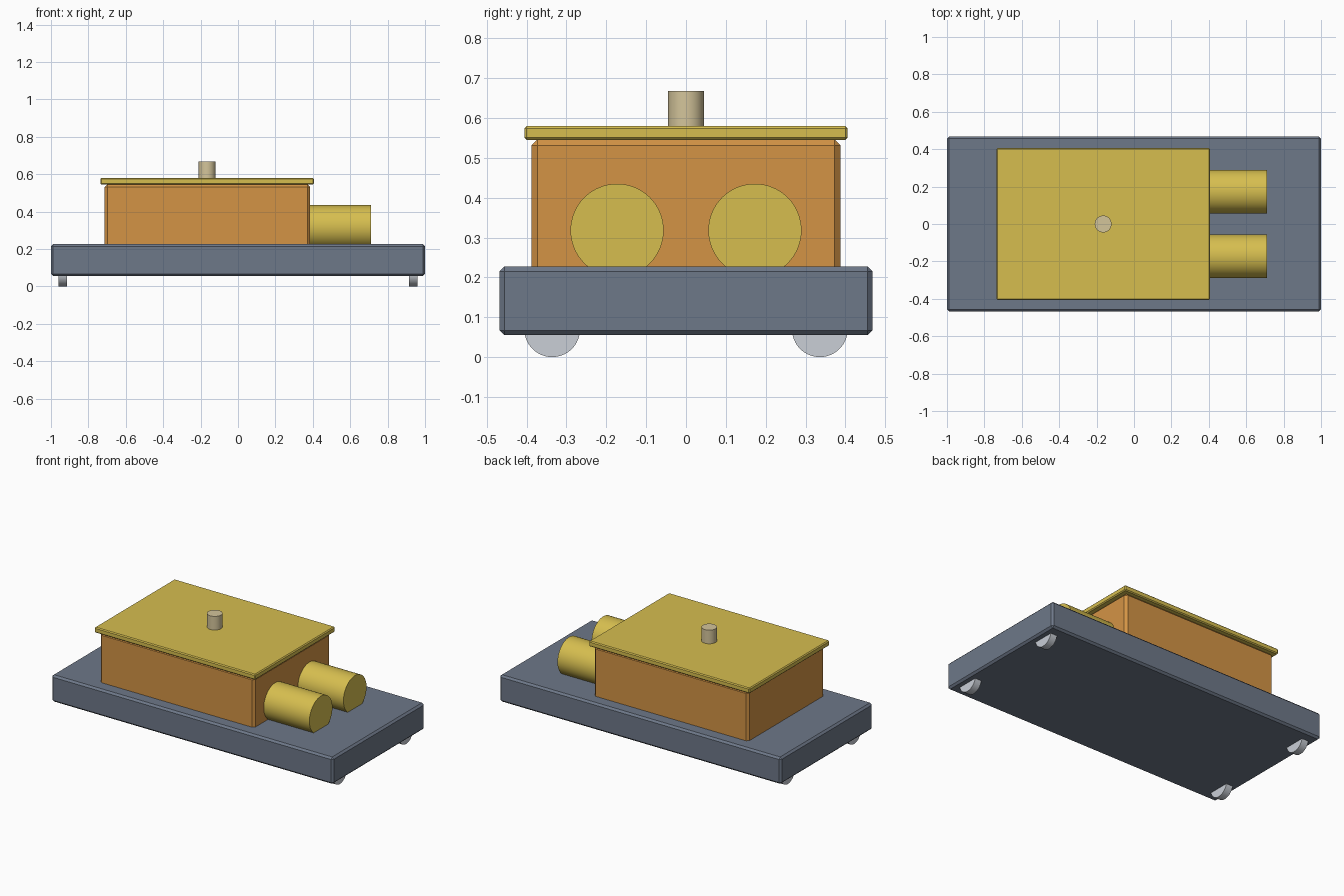
import bpy
import math

cube = bpy.data.objects.get("Cube")
if cube:
    bpy.data.objects.remove(cube, do_unlink=True)


def linear(c):
    return c / 12.92 if c <= 0.04045 else ((c + 0.055) / 1.055) ** 2.4


def material(name, *srgb):
    mat = bpy.data.materials.new(name)
    mat.use_nodes = True
    color = [linear(c) for c in srgb] + [1]
    mat.diffuse_color = color
    for node in mat.node_tree.nodes:
        if node.type == "BSDF_PRINCIPLED":
            node.inputs["Base Color"].default_value = color
    return mat


slate = material("slate_grey", 0.43, 0.47, 0.535)
orange = material("warm_orange", 0.83, 0.58, 0.27)
yellow = material("mustard_yellow", 0.84, 0.745, 0.31)
tan = material("pale_tan", 0.83, 0.77, 0.605)
silver = material("silver", 0.79, 0.81, 0.84)


def box(name, x, y, z, chamfer, mat):
    """Chamfered box from (low, high) extents."""
    spans = (x, y, z)
    bpy.ops.mesh.primitive_cube_add(size=1, location=[(a + b) / 2 for a, b in spans])
    ob = bpy.context.object
    ob.name = name
    ob.scale = [b - a for a, b in spans]
    bpy.ops.object.transform_apply(location=False, rotation=False, scale=True)
    mod = ob.modifiers.new("chamfer", "BEVEL")
    mod.width = chamfer
    mod.segments = 1
    ob.data.materials.append(mat)


def cylinder(name, center, radius, length, mat, along_x=True):
    turn = (0, math.pi / 2, 0) if along_x else (0, 0, 0)
    bpy.ops.mesh.primitive_cylinder_add(vertices=64, radius=radius, depth=length,
                                        location=center, rotation=turn)
    ob = bpy.context.object
    ob.name = name
    ob.data.materials.append(mat)
    bpy.ops.object.shade_smooth_by_angle()


# Base slab, housing and overhanging lid
box("base", (-1, 1), (-0.468, 0.468), (0.055, 0.227), 0.012, slate)
box("housing", (-0.713, 0.386), (-0.388, 0.388), (0.2, 0.546), 0.015, orange)
box("lid", (-0.736, 0.406), (-0.406, 0.406), (0.545, 0.58), 0.006, yellow)

# Knob on the lid
cylinder("knob", (-0.165, 0, 0.62), 0.045, 0.096, tan, along_x=False)

# Twin barrels and four wheels
for side, y in (("right", -1), ("left", 1)):
    cylinder("barrel_" + side, (0.535, 0.173 * y, 0.318), 0.117, 0.35, yellow)
    for end, x in (("rear", -1), ("front", 1)):
        cylinder(f"wheel_{end}_{side}", (0.936 * x, 0.336 * y, 0.07), 0.07, 0.046, silver)
